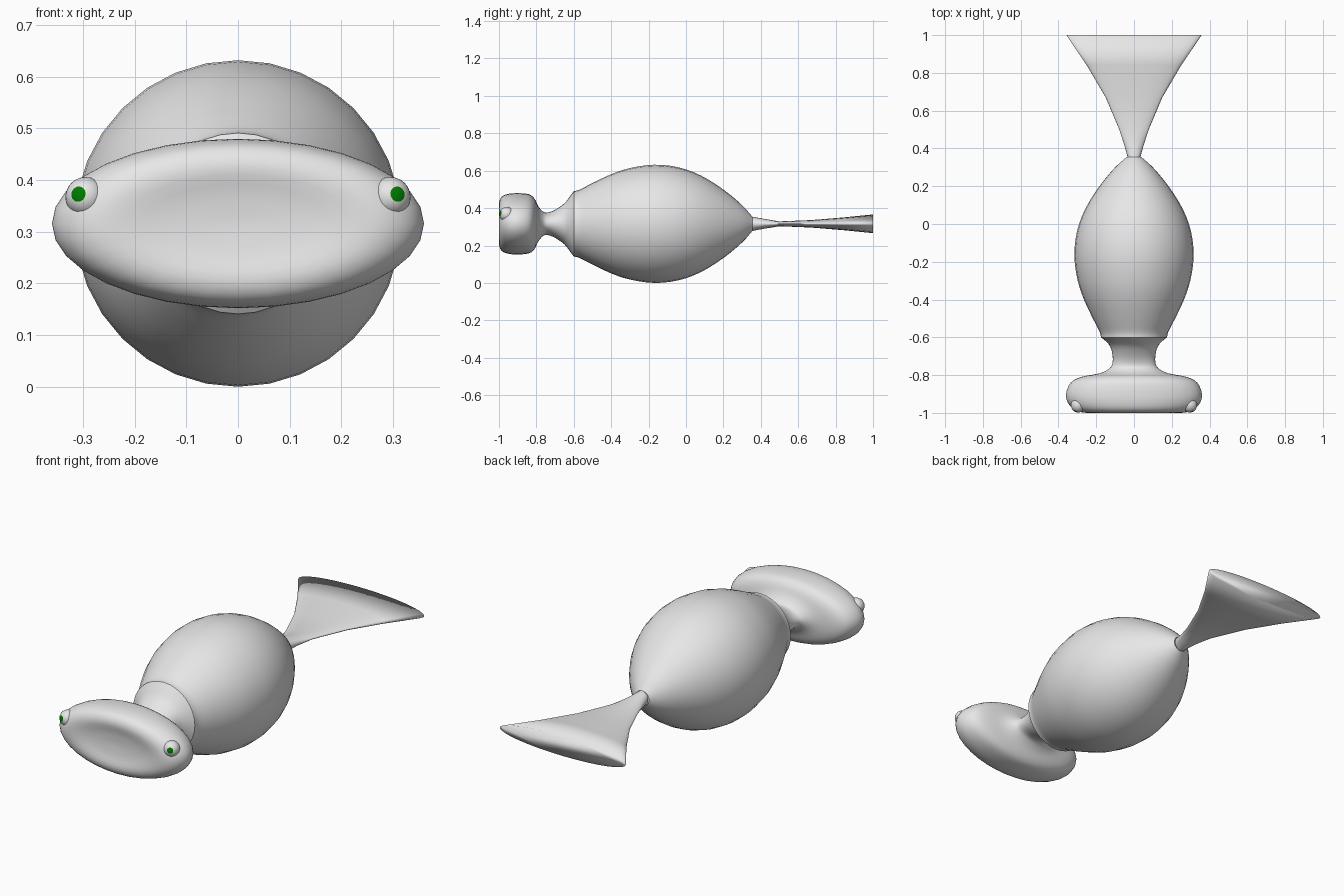
import bpy, bmesh, math
from mathutils import Vector

if "Cube" in bpy.data.objects:
    bpy.data.objects.remove(bpy.data.objects["Cube"], do_unlink=True)

SIDES = 32
MID = 0.316  # height of the long axis


def material(name, rgb):
    mat = bpy.data.materials.new(name)
    mat.use_nodes = True
    colour = (*rgb, 1)
    mat.diffuse_color = colour
    mat.node_tree.nodes["Principled BSDF"].inputs["Base Color"].default_value = colour
    return mat


grey = material("light grey", (0.8, 0.8, 0.8))
green = material("dark green", (0.0, 0.2, 0.0))


def finish(name, bm, mats):
    bmesh.ops.recalc_face_normals(bm, faces=bm.faces)
    mesh = bpy.data.meshes.new(name)
    bm.to_mesh(mesh)
    bm.free()
    for mat in mats:
        mesh.materials.append(mat)
    mesh.polygons.foreach_set("use_smooth", [True] * len(mesh.polygons))
    obj = bpy.data.objects.new(name, mesh)
    bpy.context.collection.objects.link(obj)
    return obj


def smooth_profile(points, steps):
    """Catmull-Rom curve through the profile points."""
    pts = [Vector(p) for p in points]
    pts = [2 * pts[0] - pts[1]] + pts + [2 * pts[-1] - pts[-2]]
    out = []
    for a, b, c, d in zip(pts, pts[1:], pts[2:], pts[3:]):
        for i in range(steps):
            t = i / steps
            out.append(b + (c - a) * t / 2 + (2 * a - 5 * b + 4 * c - d) * t * t / 2
                       + (3 * b - a - 3 * c + d) * t ** 3 / 2)
    return out + [pts[-2]]


def loft(name, profile, steps=1, cap_front=False, cap_back=False):
    """Elliptical rings along y; each profile row is y, half width, half height."""
    bm = bmesh.new()
    rings = []
    for y, w, h in smooth_profile(profile, steps):
        angles = [math.tau * i / SIDES for i in range(SIDES)]
        rings.append([bm.verts.new((w * math.cos(a), y, MID + h * math.sin(a))) for a in angles])
    for r, s in zip(rings, rings[1:]):
        for i in range(SIDES):
            j = (i + 1) % SIDES
            bm.faces.new((r[i], r[j], s[j], s[i]))
    if cap_front:
        bm.faces.new(rings[0])
    if cap_back:
        bm.faces.new(rings[-1])
    return finish(name, bm, [grey])


# Wide flat head with a slightly dished face, narrowing to the neck
loft("head_and_neck", [
    (-0.985, 0.03, 0.012), (-0.99, 0.14, 0.06), (-1, 0.25, 0.11), (-0.985, 0.31, 0.145),
    (-0.95, 0.348, 0.16), (-0.9, 0.36, 0.164), (-0.84, 0.335, 0.158), (-0.81, 0.28, 0.135),
    (-0.79, 0.18, 0.095), (-0.765, 0.13, 0.066), (-0.74, 0.115, 0.06), (-0.7, 0.113, 0.075),
    (-0.65, 0.125, 0.11), (-0.62, 0.15, 0.148), (-0.6, 0.175, 0.175),
], steps=3, cap_front=True)

# Round body with a collar at the neck, tapering to the tail
body = [(-0.6, 0.175), (-0.57, 0.182), (-0.5, 0.218), (-0.4, 0.265), (-0.3, 0.298),
        (-0.17, 0.316), (-0.04, 0.302), (0.08, 0.258), (0.2, 0.183), (0.3, 0.1), (0.355, 0.038)]
loft("body", [(y, r, r) for y, r in body], steps=3)

# Flat flared tail fin
loft("tail_fin", [
    (0.355, 0.034, 0.038), (0.42, 0.052, 0.026), (0.5, 0.078, 0.013), (0.67, 0.15, 0.02),
    (0.84, 0.25, 0.034), (1, 0.358, 0.05),
], cap_back=True)

# Eyes with a pupil at the pole of each ball, looking forward and outward
for side, name in ((1, "left_eye"), (-1, "right_eye")):
    gaze = Vector((side * 0.38, -0.9, 0.16)).normalized()
    bm = bmesh.new()
    bmesh.ops.create_uvsphere(bm, u_segments=24, v_segments=16, radius=0.039)
    for f in bm.faces:
        if f.calc_center_median().normalized().z > math.cos(math.radians(23)):
            f.material_index = 1
    eye = finish(name, bm, [grey, green])
    eye.location = (side * 0.295, -0.959, 0.367)
    eye.rotation_euler = gaze.to_track_quat("Z", "Y").to_euler()
